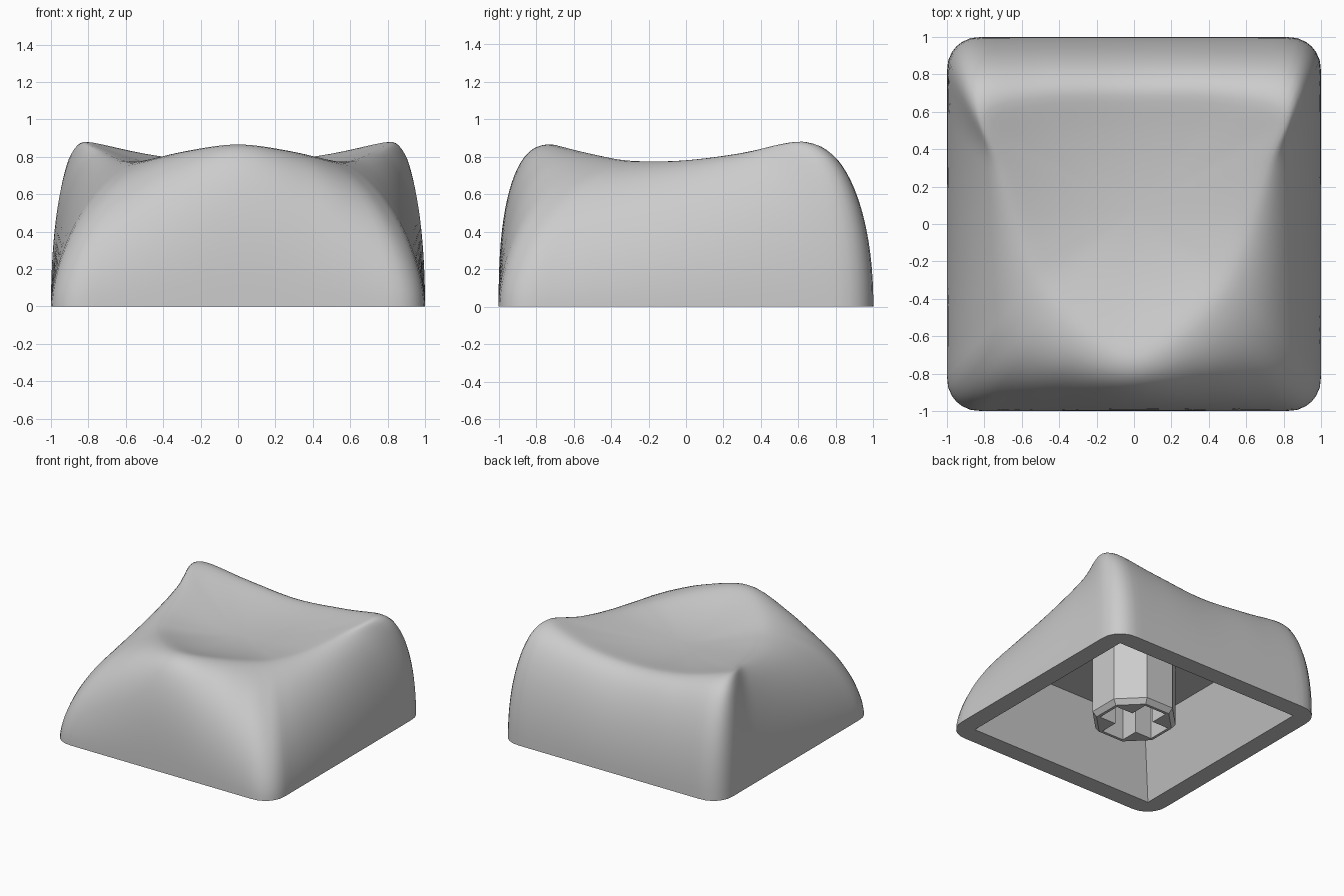
import bpy, bmesh
from math import sin, cos, pi, radians
from mathutils import Matrix, Vector

if "Cube" in bpy.data.objects:
    bpy.data.objects.remove(bpy.data.objects["Cube"])

grey = bpy.data.materials.new("plain_grey")
grey.use_nodes = True
grey.diffuse_color = (0.6, 0.6, 0.6, 1)
grey.node_tree.nodes["Principled BSDF"].inputs["Base Color"].default_value = (0.6, 0.6, 0.6, 1)

# Half of the top rim, front centre to back centre: x, y, z, wall fullness
RIM = [Vector(p) for p in (
    (0, -.71, .873, 2.5), (.25, -.58, .838, 2.1), (.46, -.36, .79, 1.65),
    (.55, -.18, .779, 1.75), (.63, .03, .788, 1.9), (.72, .31, .828, 2),
    (.815, .595, .89, 2.1), (.45, .685, .812, 2.05), (0, .69, .772, 2))]
STEPS = 128
CORNER = 0.172
DISH_LOW = Vector((0, 0.07, 0.715))


def mirrored(i):
    """Rim control point, continued past both ends by symmetry."""
    flip = i < 0 or i > 8
    p = RIM[-i if i < 0 else 16 - i if i > 8 else i].copy()
    if flip:
        p.x = -p.x
    return p


def rim(t):
    """Smooth spline through the rim points, t from 0 to 16 around the loop."""
    if t > 8:
        p = rim(16 - t)
        p.x = -p.x
        return p
    i = min(int(t), 7)
    u = t - i
    a, b, c, d = (mirrored(i + k) for k in (-1, 0, 1, 2))
    return b + 0.5 * u * (c - a + u * (2 * a - 5 * b + 4 * c - d + u * (3 * (b - c) + d - a)))


def square(t):
    """Point on a unit square, in step with the rim."""
    if t > 8:
        p = square(16 - t)
        return Vector((-p.x, p.y, 0))
    if t <= 2:
        return Vector((t / 2, -1, 0))
    if t <= 6:
        return Vector((1, (t - 4) / 2, 0))
    return Vector(((8 - t) / 2, 1, 0))


def rounded(t):
    """Outline of the base, a square with round corners."""
    p = square(t)
    flat = 1 - CORNER
    core = Vector([max(-flat, min(flat, c)) for c in p])
    return core + (p - core).normalized() * CORNER


def wall(t, s):
    """Domed side wall, s = 0 at the base and 1 at the rim."""
    r, b = rim(t), rounded(t)
    power = 2 / r.w
    out = max(cos(s * pi / 2), 0) ** power
    p = r.xyz.lerp(b, out)
    p.z = r.z * sin(s * pi / 2) ** power
    return p


def dish(t, u):
    """Scooped top, u = 1 at the rim and 0 at the lowest point."""
    r = rim(t).xyz
    p = DISH_LOW.lerp(r, u)
    p.z = DISH_LOW.z + (r.z - DISH_LOW.z) * u * u
    return p


def finish(bm, name):
    bmesh.ops.recalc_face_normals(bm, faces=bm.faces)
    mesh = bpy.data.meshes.new(name)
    bm.to_mesh(mesh)
    bm.free()
    mesh.materials.append(grey)
    obj = bpy.data.objects.new(name, mesh)
    bpy.context.collection.objects.link(obj)
    bpy.ops.object.select_all(action="DESELECT")
    obj.select_set(True)
    bpy.context.view_layer.objects.active = obj
    return obj


# Cap shell: hollow ceiling, inner wall, bottom lip, outer wall and dish
bm = bmesh.new()
ts = [16 * k / STEPS for k in range(STEPS)]
rings = [[square(t) * 0.66 + Vector((0, 0, 0.53)) for t in ts],
         [square(t) * 0.85 for t in ts]]
rings += [[wall(t, s / 20) for t in ts] for s in range(21)]
rings += [[dish(t, 1 - u / 16) for t in ts] for u in range(1, 16)]
loops = [[bm.verts.new(p) for p in ring] for ring in rings]
for low, high in zip(loops, loops[1:]):
    for k in range(STEPS):
        n = (k + 1) % STEPS
        bm.faces.new((low[k], low[n], high[n], high[k]))
bm.faces.new(loops[0])
centre = bm.verts.new(DISH_LOW)
for k in range(STEPS):
    bm.faces.new((loops[-1][k], loops[-1][(k + 1) % STEPS], centre))

# Soften the rim where the wall meets the dish, most strongly at the rim itself
for first, last in ((17, 30), (18, 28), (19, 27), (20, 26), (20, 26)):
    soft = [v for loop in loops[first:last] for v in loop]
    bmesh.ops.smooth_vert(bm, verts=soft, factor=0.5,
                          use_axis_x=True, use_axis_y=True, use_axis_z=True)
finish(bm, "cap_shell")
bpy.ops.object.shade_smooth_by_angle(angle=radians(50))

# Octagonal stem with a chamfered tip
bm = bmesh.new()
tiers = []
for radius, z in ((.295, 0), (.327, .04), (.327, .56)):
    tiers.append([bm.verts.new((radius * cos(a), radius * sin(a), z))
                  for a in (pi / 8 + k * pi / 4 for k in range(8))])
for low, high in zip(tiers, tiers[1:]):
    for k in range(8):
        n = (k + 1) % 8
        bm.faces.new((low[k], low[n], high[n], high[k]))
bm.faces.new(tiers[0])
bm.faces.new(tiers[-1])
stem = finish(bm, "stem")

# Cross-shaped socket cut into the stem
for size in ((.5, .2, .8), (.2, .5, .8)):
    bm = bmesh.new()
    bmesh.ops.create_cube(bm, size=1, matrix=Matrix.Diagonal((*size, 1)))
    cutter = finish(bm, "socket_cutter")
    cutter.hide_render = True
    bpy.context.view_layer.objects.active = stem
    cut = stem.modifiers.new("socket", "BOOLEAN")
    cut.operation = "DIFFERENCE"
    cut.solver = "EXACT"
    cut.object = cutter
    bpy.ops.object.modifier_apply(modifier=cut.name)
    bpy.data.objects.remove(cutter)
